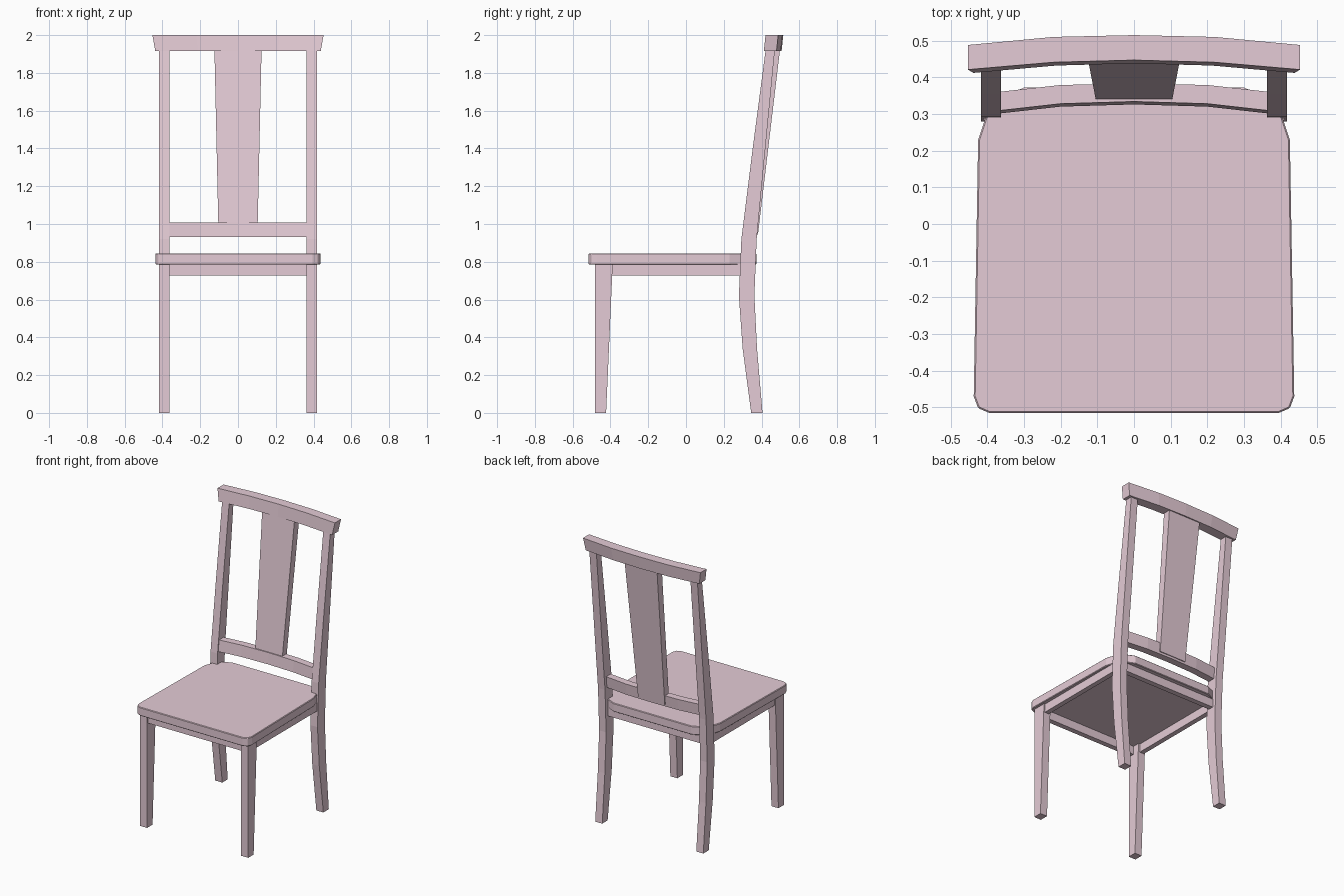
import bpy, bmesh

if "Cube" in bpy.data.objects:
    bpy.data.objects.remove(bpy.data.objects["Cube"])

wood = bpy.data.materials.new("pink_wood")
wood.diffuse_color = (0.78, 0.60, 0.67, 1)
wood.use_nodes = True
wood.node_tree.nodes["Principled BSDF"].inputs["Base Color"].default_value = wood.diffuse_color


def loft(name, rings, bevel=0.0):
    """Skin a list of equal-sized point rings and cap both ends."""
    bm = bmesh.new()
    loops = [[bm.verts.new(p) for p in ring] for ring in rings]
    n = len(loops[0])
    for a, b in zip(loops, loops[1:]):
        for i in range(n):
            j = (i + 1) % n
            bm.faces.new((a[i], a[j], b[j], b[i]))
    bm.faces.new(loops[0][::-1])
    bm.faces.new(loops[-1])
    bmesh.ops.recalc_face_normals(bm, faces=bm.faces)
    mesh = bpy.data.meshes.new(name)
    bm.to_mesh(mesh)
    bm.free()
    mesh.materials.append(wood)
    obj = bpy.data.objects.new(name, mesh)
    bpy.context.collection.objects.link(obj)
    if bevel:
        mod = obj.modifiers.new("bevel", 'BEVEL')
        mod.width = bevel
        mod.segments = 1
    return obj


def rect(x0, x1, y0, y1, z):
    return [(x0, y0, z), (x1, y0, z), (x1, y1, z), (x0, y1, z)]


def upright(name, x0, x1, profile):
    """Vertical member from (z, front y, back y) stations."""
    return loft(name, [rect(x0, x1, y0, y1, z) for z, y0, y1 in profile])


def box(name, x0, x1, y0, y1, z0, z1):
    return upright(name, x0, x1, [(z0, y0, y1), (z1, y0, y1)])


def bowed_rail(name, stations, z0, z1, flare, lean):
    """Curved rail from (x, front y, back y); bottom is shifted and narrowed."""
    full = [(-x, f, b) for x, f, b in stations[:0:-1]] + stations
    xmax = full[-1][0]
    rings = []
    for x, f, b in full:
        xb = x * (1 - flare / xmax)
        rings.append([(xb, f - lean, z0), (xb, b - lean, z0), (x, b, z1), (x, f, z1)])
    return loft(name, rings)


# Seat with clipped front corners and larger rounded back corners
half = [(0.395, -0.515), (0.425, -0.502), (0.437, -0.47), (0.425, 0.23),
        (0.405, 0.29), (0.36, 0.345), (0.30, 0.372)]
outline = half + [(-x, y) for x, y in reversed(half)]
loft("seat", [[(x, y, z) for x, y in outline] for z in (0.785, 0.845)], bevel=0.004)

# Legs, posts and side aprons
post = [(0, 0.345, 0.405), (0.34, 0.30, 0.376), (0.62, 0.28, 0.362),
        (0.92, 0.293, 0.374), (1.4, 0.353, 0.42), (1.94, 0.424, 0.472)]
leg = [(0, -0.483, -0.423), (0.79, -0.483, -0.388)]
for s, side in ((1, "right"), (-1, "left")):
    x0, x1 = sorted((s * 0.363, s * 0.417))
    upright(f"back_post_{side}", x0, x1, post)
    upright(f"front_leg_{side}", x0, x1, leg)
    a0, a1 = sorted((s * 0.375, s * 0.409))
    box(f"side_apron_{side}", a0, a1, -0.40, 0.30, 0.727, 0.787)

# Front and back aprons
box("front_apron", -0.37, 0.37, -0.473, -0.437, 0.727, 0.787)
box("back_apron", -0.37, 0.37, 0.305, 0.342, 0.727, 0.787)

# Bowed crest and lower rail
bowed_rail("crest_rail", [(0, 0.447, 0.515), (0.22, 0.441, 0.510), (0.453, 0.421, 0.488)],
           1.915, 2.0, 0.015, 0.009)
bowed_rail("lower_rail", [(0, 0.334, 0.383), (0.20, 0.328, 0.379), (0.37, 0.309, 0.360)],
           0.93, 1.008, 0, 0.008)

# Splat, widening upward
loft("back_splat", [rect(-0.103, 0.103, 0.333, 0.381, 0.945),
                    rect(-0.125, 0.125, 0.446, 0.499, 1.935)])
